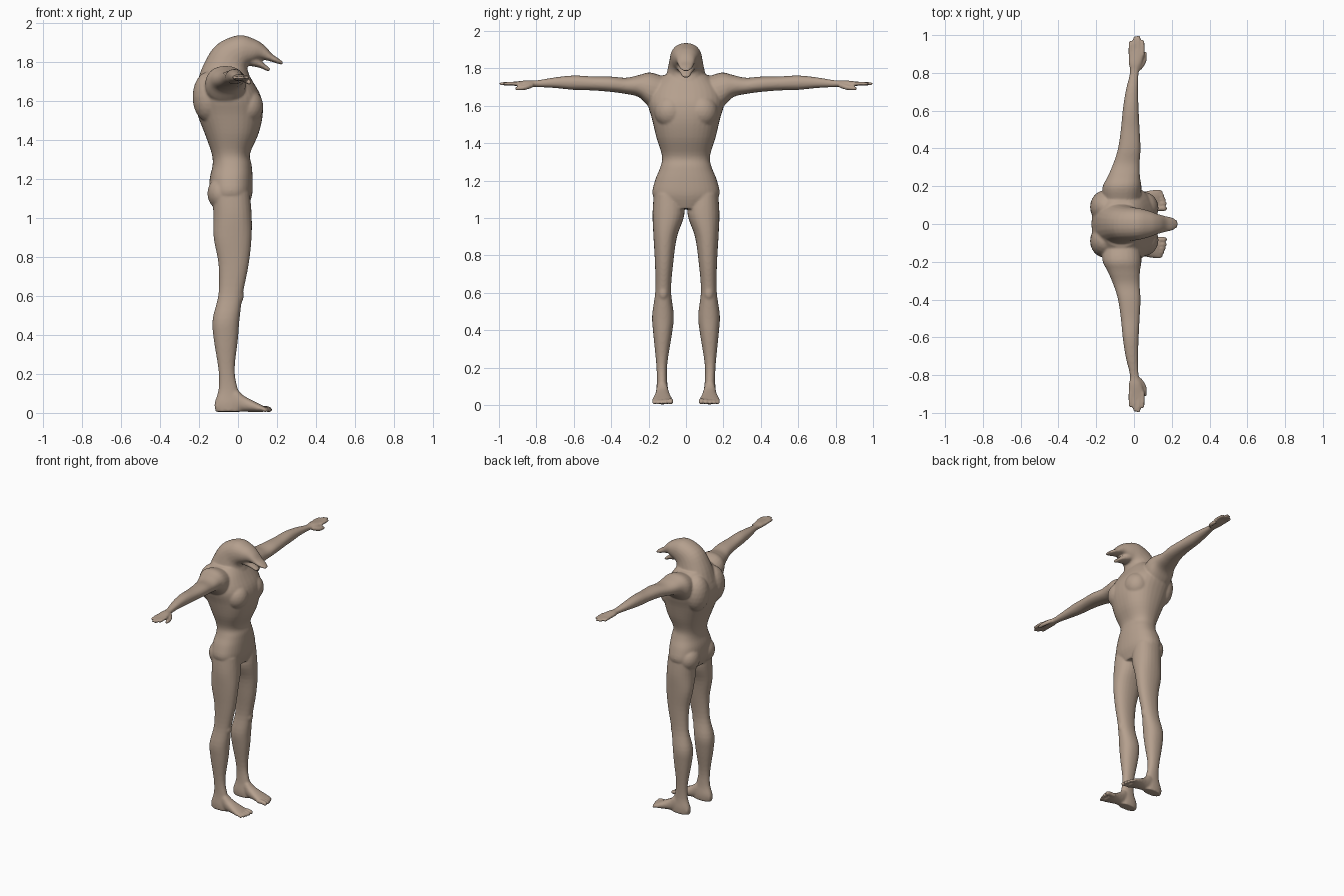
import bpy, bmesh, math
from mathutils import Vector as V

bm = bmesh.new()

def skin(rows, n=24, steps=4, power=2.2):
    """Closed loft through rows of (centre, u, v), smoothed along its length."""
    rows = [list(c) + list(u) + list(v) for c, u, v in rows]
    dense = []
    for i in range(len(rows) - 1):
        p0, p1, p2, p3 = (rows[max(0, min(len(rows) - 1, i + k))] for k in (-1, 0, 1, 2))
        for s in range(steps):
            t = s / steps
            dense.append([b + .5 * t * (c - a + t * (2*a - 5*b + 4*c - d + t * (3*(b - c) + d - a)))
                          for a, b, c, d in zip(p0, p1, p2, p3)])
    dense.append(rows[-1])
    rings = []
    for r in dense:
        c, u, v = V(r[:3]), V(r[3:6]), V(r[6:])
        ring = []
        for k in range(n):
            a = 2 * math.pi * k / n
            f = lambda w: math.copysign(abs(w) ** (2 / power), w)
            ring.append(bm.verts.new(c + u * f(math.cos(a)) + v * f(math.sin(a))))
        rings.append(ring)
    for a, b in zip(rings, rings[1:]):
        for k in range(n):
            bm.faces.new((a[k], a[(k + 1) % n], b[(k + 1) % n], b[k]))
    bm.faces.new(rings[0][::-1])
    bm.faces.new(rings[-1])

def slices(axis, rows, side=1, **kw):
    """Rows (position, a0, a1, b0, b1): flat sections across one axis."""
    out = []
    for t, a0, a1, b0, b1 in rows:
        a, b, ra, rb = (a0 + a1) / 2, (b0 + b1) / 2, (a1 - a0) / 2, (b1 - b0) / 2
        if axis == 'z':
            out.append(((a, b * side, t), (ra, 0, 0), (0, rb, 0)))
        elif axis == 'x':
            out.append(((t, b * side, a), (0, 0, ra), (0, rb, 0)))
        else:
            out.append(((a, t * side, b), (ra, 0, 0), (0, 0, rb)))
    skin(out, **kw)

def sweep(rows, **kw):
    """Rows (x, z, r, ry): sections square to a path in the middle plane."""
    out = []
    for i, (x, z, r, ry) in enumerate(rows):
        a, b = rows[max(0, i - 1)], rows[min(len(rows) - 1, i + 1)]
        d = V((b[0] - a[0], 0, b[1] - a[1])).normalized()
        out.append(((x, 0, z), (-d.z * r, 0, d.x * r), (0, ry, 0)))
    skin(out, **kw)

def digit(points, radii, side):
    """Rounded finger or toe along a few points."""
    pts = [V((x, y * side, z)) for x, y, z in points]
    d = (pts[-1] - pts[0]).normalized()
    u = d.cross(V((0, 0, 1))).normalized()
    v = u.cross(d)
    rows = [(p, u * r, v * r) for p, r in zip(pts, radii)]
    r = radii[-1]
    rows.append((pts[-1] + d * r * .8, u * r * .4, v * r * .4))
    skin(rows, n=12, steps=3, power=2)

def blob(c, r):
    """Ellipsoid muscle."""
    made = bmesh.ops.create_icosphere(bm, subdivisions=3, radius=1)['verts']
    for v in made:
        v.co = V(c) + V([v.co[i] * r[i] for i in range(3)])

# torso: hips, waist, rib cage, shoulders
slices('z', [(1.05, -.12, .05, -.12, .12), (1.12, -.145, .073, -.178, .178),
             (1.20, -.145, .075, -.166, .166), (1.27, -.13, .07, -.138, .138),
             (1.33, -.135, .062, -.128, .128), (1.43, -.17, .105, -.158, .158),
             (1.53, -.208, .127, -.182, .182), (1.62, -.225, .118, -.205, .205),
             (1.70, -.205, .075, -.185, .185), (1.765, -.17, .035, -.12, .12)], n=36, power=2.3)

# hunched neck, head and upper beak
sweep([(-.075, 1.66, .14, .14), (-.058, 1.755, .122, .108), (-.03, 1.82, .104, .092),
       (.025, 1.855, .084, .084), (.08, 1.853, .062, .07), (.125, 1.845, .038, .053),
       (.165, 1.822, .02, .043), (.2, 1.805, .014, .035), (.23, 1.79, .007, .018)])
# lower jaw
sweep([(.03, 1.825, .04, .055), (.075, 1.805, .03, .05), (.12, 1.782, .016, .035),
       (.162, 1.756, .009, .02)])

for s in (-1, 1):
    # leg
    slices('z', [(1.13, -.13, .06, .02, .172), (1.02, -.127, .07, .008, .179),
                 (.90, -.125, .07, .048, .174), (.76, -.10, .055, .068, .166),
                 (.61, -.10, .025, .08, .164), (.48, -.13, .008, .065, .181),
                 (.38, -.125, 0, .075, .175), (.22, -.10, -.017, .1, .159),
                 (.12, -.10, 0, .1, .156), (.05, -.12, .02, .09, .163),
                 (.006, -.115, .02, .092, .162)], s)
    # foot and toes
    slices('x', [(-.115, .005, .06, .105, .15), (-.03, .004, .13, .098, .158),
                 (.03, .006, .088, .086, .166), (.09, .004, .056, .074, .179),
                 (.13, .004, .036, .07, .182)], s)
    for y, x, r in ((.082, .163, .015), (.108, .165, .012), (.129, .16, .011),
                    (.15, .153, .011), (.17, .142, .011)):
        digit([(.10, y, .022), (x - .02, y, .022), (x, y, r + .002)], (r, r, r), s)
    # arm and palm
    slices('y', [(.10, -.16, .03, 1.57, 1.75), (.19, -.168, .04, 1.59, 1.778),
                 (.25, -.14, .032, 1.645, 1.765), (.32, -.11, .03, 1.663, 1.75),
                 (.40, -.085, .035, 1.674, 1.756), (.50, -.07, .03, 1.682, 1.757),
                 (.60, -.06, .025, 1.685, 1.762), (.70, -.045, .022, 1.695, 1.752),
                 (.80, -.022, .025, 1.70, 1.736), (.85, -.028, .042, 1.70, 1.736),
                 (.90, -.03, .054, 1.704, 1.731), (.925, -.027, .052, 1.708, 1.728)], s)
    # fingers and thumb
    for x, y in ((-.02, .965), (.003, .988), (.025, .992), (.046, .97)):
        digit([(x, .89, 1.719), (x, .93, 1.719), (x, y, 1.718)], (.0105, .0105, .009), s)
    digit([(.025, .82, 1.712), (.052, .86, 1.698), (.058, .905, 1.692)], (.014, .014, .011), s)
    # shoulder blade, chest, buttock, kneecap
    blob((-.15, .09 * s, 1.62), (.083, .09, .13))
    blob((.05, .085 * s, 1.57), (.08, .085, .09))
    blob((-.085, .085 * s, 1.125), (.072, .08, .085))
    blob((-.01, .122 * s, .60), (.04, .032, .05))

bmesh.ops.recalc_face_normals(bm, faces=bm.faces[:])
mesh = bpy.data.meshes.new("body")
bm.to_mesh(mesh)
bm.free()
body = bpy.data.objects.new("body", mesh)
bpy.context.collection.objects.link(body)

mat = bpy.data.materials.new("tan skin")
mat.diffuse_color = (.46, .35, .27, 1)
mesh.materials.append(mat)

# fuse the parts into one smooth skin
fuse = body.modifiers.new("fuse", 'REMESH')
fuse.mode = 'VOXEL'
fuse.voxel_size = .006
fuse.use_smooth_shade = True
relax = body.modifiers.new("relax", 'SMOOTH')
relax.factor = .5
relax.iterations = 8
